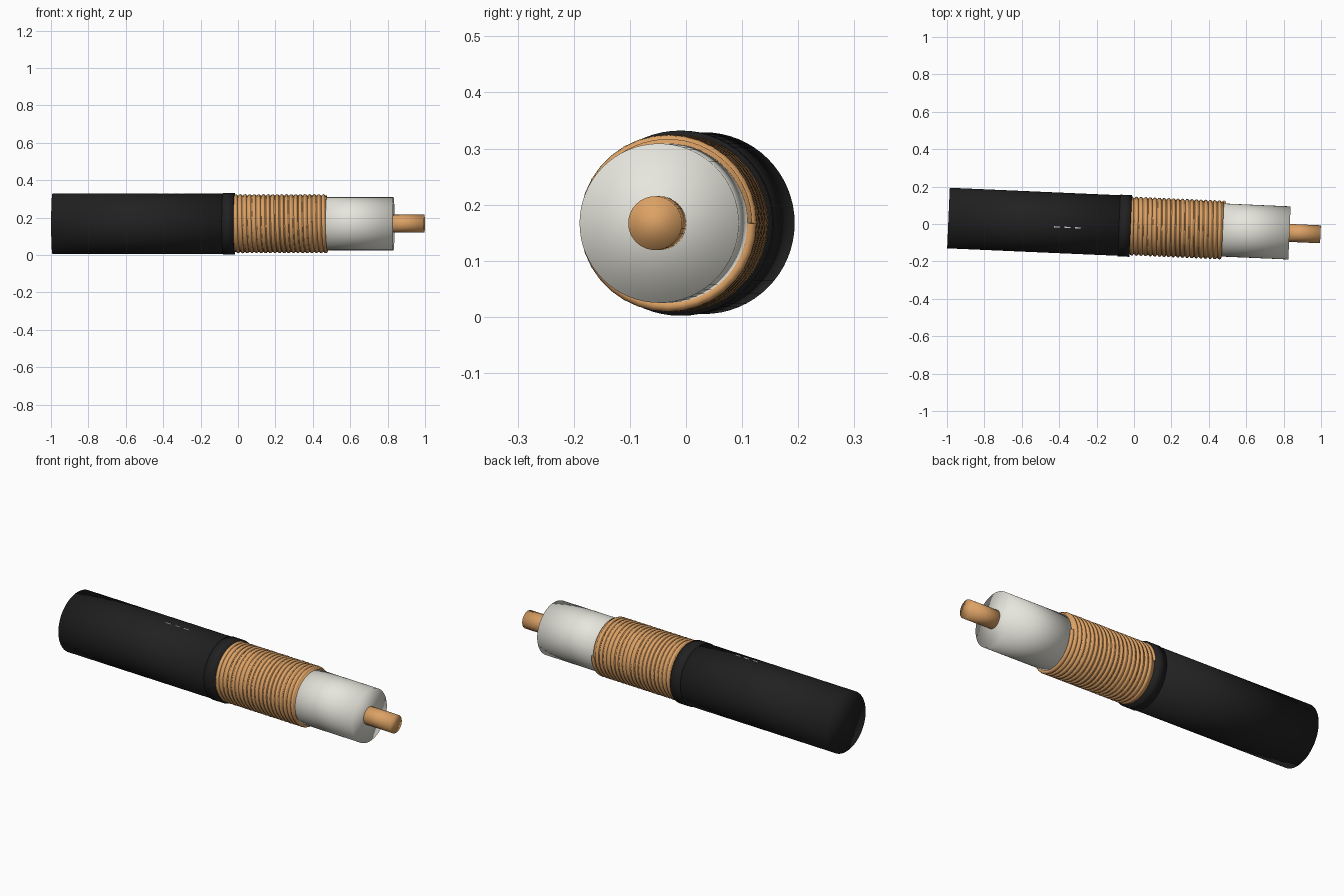
import bpy, math
from mathutils import Matrix

if "Cube" in bpy.data.objects:
    bpy.data.objects.remove(bpy.data.objects["Cube"])

# Shared cable axis: nearly along x, slightly turned about z
AXIS = Matrix.Translation((0, -0.0115, 0.167)) @ Matrix.Rotation(math.radians(-2.5), 4, 'Z')
ALONG_X = Matrix.Rotation(math.radians(90), 4, 'Y')


def material(name, rgb):
    m = bpy.data.materials.new(name)
    m.diffuse_color = (*rgb, 1)
    m.use_nodes = True
    m.node_tree.nodes["Principled BSDF"].inputs["Base Color"].default_value = m.diffuse_color
    return m


black = material("black_rubber", (0.015, 0.015, 0.016))
copper = material("copper", (0.72, 0.36, 0.13))
white = material("white_plastic", (0.80, 0.79, 0.72))
print_grey = material("print_grey", (0.6, 0.6, 0.6))


def rod(name, x0, x1, r, mat, sides=64):
    bpy.ops.mesh.primitive_cylinder_add(vertices=sides, radius=r, depth=x1 - x0)
    o = bpy.context.object
    o.name = name
    bpy.ops.object.shade_smooth()
    o.matrix_world = AXIS @ Matrix.Translation(((x0 + x1) / 2, 0, 0)) @ ALONG_X
    o.data.materials.append(mat)
    return o


# Layers of the stripped cable
rod("outer_jacket", -0.993, -0.03, 0.162, black)
rod("jacket_collar", -0.08, -0.018, 0.165, black)
rod("shield_sleeve", -0.05, 0.475, 0.150, copper)
rod("insulator", 0.40, 0.832, 0.142, white)
rod("core_conductor", 0.78, 0.998, 0.048, copper, 32)

# Wire wound around the shield
turns, per_turn, pitch, wire_r = 20, 36, 0.0247, 0.0105
curve = bpy.data.curves.new("shield_winding", 'CURVE')
curve.dimensions = '3D'
curve.bevel_depth = wire_r
curve.bevel_resolution = 2
curve.use_fill_caps = True
spline = curve.splines.new('POLY')
count = turns * per_turn
spline.points.add(count)
for i, p in enumerate(spline.points):
    a = math.tau * i / per_turn
    p.co = (-0.018 + pitch * i / per_turn, 0.1475 * math.cos(a), 0.1475 * math.sin(a), 1)
spline.use_smooth = True
winding = bpy.data.objects.new("shield_winding", curve)
bpy.context.collection.objects.link(winding)
winding.matrix_world = AXIS
curve.materials.append(copper)

# Three printed dashes on top of the jacket
for i in range(3):
    bpy.ops.mesh.primitive_cube_add(size=1)
    o = bpy.context.object
    o.name = f"jacket_dash_{i + 1}"
    o.matrix_world = (AXIS @ Matrix.Translation((-0.41 + 0.055 * i, -0.022, 0.1602))
                      @ Matrix.Diagonal((0.032, 0.006, 0.002, 1)))
    o.data.materials.append(print_grey)
